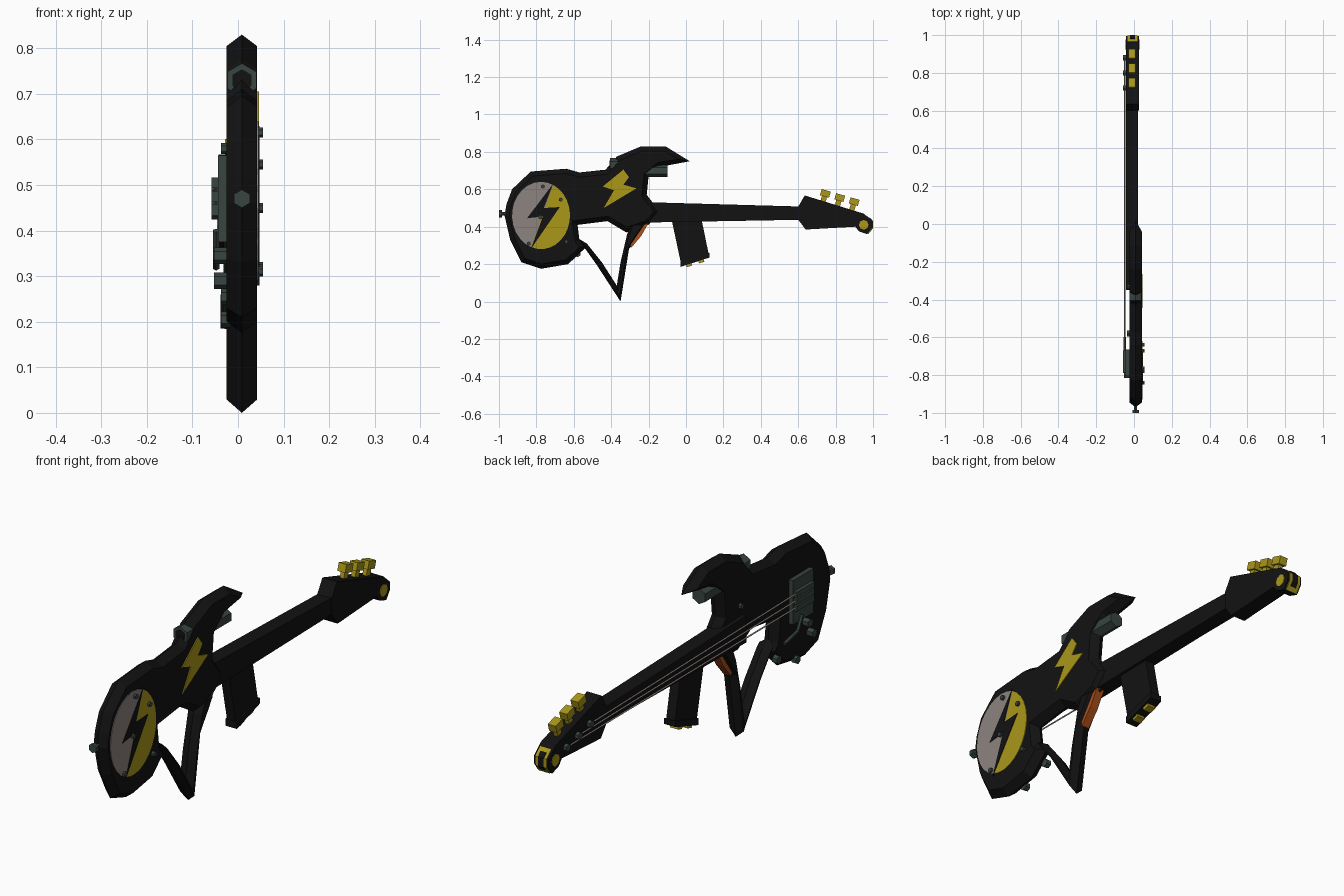
import bpy, bmesh, math
from mathutils import Vector, Matrix

if "Cube" in bpy.data.objects:
    bpy.data.objects.remove(bpy.data.objects["Cube"])


def material(name, rgb):
    m = bpy.data.materials.new(name)
    m.use_nodes = True
    m.diffuse_color = (*rgb, 1)
    m.node_tree.nodes["Principled BSDF"].inputs["Base Color"].default_value = (*rgb, 1)
    return m


black = material("black", (.006, .006, .006))
yellow = material("yellow", (.4, .31, .01))
ivory = material("ivory", (.27, .23, .21))
metal = material("green_grey_metal", (.04, .06, .05))
orange = material("orange", (.42, .08, .01))


def finish(name, bm, mat):
    bmesh.ops.recalc_face_normals(bm, faces=bm.faces)
    mesh = bpy.data.meshes.new(name)
    bm.to_mesh(mesh)
    bm.free()
    mesh.materials.append(mat)
    obj = bpy.data.objects.new(name, mesh)
    bpy.context.collection.objects.link(obj)
    return obj


def inset(points, amount):
    """Move a (y, z) outline inwards with limited mitres."""
    pts = [Vector(p) for p in points]
    area = sum(a.x * b.y - b.x * a.y for a, b in zip(pts, pts[1:] + pts[:1]))
    sign = 1 if area > 0 else -1
    out = []
    for i, p in enumerate(pts):
        d0 = (p - pts[i - 1]).normalized()
        d1 = (pts[(i + 1) % len(pts)] - p).normalized()
        n0, n1 = Vector((-d0.y, d0.x)), Vector((-d1.y, d1.x))
        mid = (n0 + n1).normalized()
        out.append(p + mid * sign * amount * min(1 / max(mid.dot(n0), .1), 2.5))
    return out


def prism(name, points, x0, x1, mat, ridge=0):
    """Extrude a (y, z) outline along x, optionally with a ridged rim."""
    bm = bmesh.new()
    side = inset(points, ridge) if ridge else points
    layers = [(x0, side), (x1, side)]
    if ridge:
        layers.insert(1, ((x0 + x1) / 2, points))
    rings = [[bm.verts.new((x, *p)) for p in pts] for x, pts in layers]
    for a, b in zip(rings, rings[1:]):
        for i in range(len(a)):
            bm.faces.new((a[i - 1], a[i], b[i], b[i - 1]))
    bm.faces.new(rings[0])
    bm.faces.new(rings[-1])
    return finish(name, bm, mat)


def rod(name, start, end, radius, mat, sides=6, turn=0):
    bm = bmesh.new()
    a, b = Vector(start), Vector(end)
    rot = (b - a).to_track_quat('Z', 'Y').to_matrix().to_4x4()
    bmesh.ops.create_cone(bm, cap_ends=True, segments=sides, radius1=radius, radius2=radius,
                          depth=(b - a).length,
                          matrix=Matrix.Translation((a + b) / 2) @ rot @ Matrix.Rotation(turn, 4, 'Z'))
    return finish(name, bm, mat)


def block(y, z, w, h, angle):
    """Corners of a tilted rectangle in (y, z)."""
    c, s = math.cos(angle), math.sin(angle)
    return [(y + u * w / 2 * c - v * h / 2 * s, z + u * w / 2 * s + v * h / 2 * c)
            for u, v in ((-1, -1), (1, -1), (1, 1), (-1, 1))]


LEFT, RIGHT = .042, -.025        # body side planes
NECK0, NECK1 = -.043, .022       # neck side planes

# Body with horn
prism("body", [(-.96, .52), (-.93, .60), (-.83, .695), (-.64, .71), (-.57, .69), (-.43, .705),
               (-.37, .775), (-.24, .83), (-.11, .83), (.02, .75), (-.14, .72), (-.2, .67),
               (-.21, .57), (-.14, .48), (-.2, .41), (-.32, .37), (-.42, .43), (-.58, .41),
               (-.57, .33), (-.535, .29), (-.63, .2), (-.775, .175), (-.88, .21), (-.94, .33),
               (-.97, .46)], RIGHT, LEFT, black, .025)

# Trigger guard grip and trigger
prism("guard_grip", [(-.58, .34), (-.48, .2), (-.35, 0), (-.305, .28), (-.21, .42), (-.29, .42),
                     (-.315, .36), (-.35, .21), (-.37, .085), (-.45, .21), (-.53, .31)],
      RIGHT, LEFT, black, .012)
prism("trigger", [(-.25, .4), (-.2, .42), (-.24, .35), (-.295, .285), (-.3, .32)],
      -.01, .027, orange)

# Neck and headstock
prism("neck", [(-.35, .535), (.61, .508), (.61, .437), (-.35, .42)], NECK0, NECK1, black)
prism("headstock", [(.6, .508), (.635, .567), (.95, .47), (.995, .43), (.995, .395), (.97, .36),
                    (.925, .375), (.905, .4), (.64, .385), (.6, .437)], NECK0, .026, black)
prism("muzzle_frame", [(.94, .41), (.965, .46), (.998, .43), (.998, .393), (.975, .36)],
      -.035, .018, yellow)
prism("muzzle_bore", [(.94, .41), (.982, .45), (1, .43), (1, .393), (.988, .375)],
      -.022, .005, black)
for name, x in (("left", .026), ("right", NECK0)):
    rod(name + "_headstock_disc", (x - .003, .95, .41), (x + .003, .95, .41), .026, yellow, 8)

# Tuners, pegs, strings and saddles
tilt = math.radians(-16)
for i in range(3):
    y, z = .745 + .077 * i, .578 - .022 * i
    prism("tuner_button", block(y, z, .05, .034, tilt), -.029, .008, yellow)
    prism("tuner_stem", block(y - .01, z - .035, .028, .05, tilt), -.02, -.001, yellow)
    peg = Vector((-.058, .72 + .08 * i, .48 - .02 * i))
    rod("string_peg", peg, peg + Vector((.02, 0, 0)), .016, metal)
    zb = .505 - .03 * i
    rod("string", (-.048, -.68, zb), (-.048, peg.y, peg.z), .004, ivory, 4)
    prism("bridge_saddle", block(-.73, zb, .12, .024, 0), -.058, -.04, metal)

# Bridge, tremolo arm and control knobs
prism("bridge", block(-.735, .47, .14, .19, 0), -.044, -.02, metal)
rod("tremolo_arm_upper", (-.048, -.72, .4), (-.048, -.69, .34), .008, metal)
rod("tremolo_arm_lower", (-.048, -.69, .34), (-.048, -.6, .32), .008, metal)
for y, z, x, r in ((-.77, .345, -.053, .018), (-.8, .29, -.053, .018), (-.58, .255, -.037, .018),
                   (-.71, .205, -.037, .018), (-.33, .58, -.037, .012)):
    rod("control_knob", (x, y, z), (-.015, y, z), r, metal)

# Magazine
prism("magazine", [(-.075, .43), (.085, .43), (.125, .235), (-.025, .195)], -.032, .01, black)
prism("magazine_base", [(-.03, .215), (.125, .26), (.125, .235), (-.03, .185)], -.038, .016, black)
for y, z in ((.015, .2), (.08, .22)):
    prism("magazine_stripe", block(y, z, .03, .025, math.radians(17)), -.03, .008, yellow)

# Split oval plate with a dark bolt, and its screws
def oval(start, end):
    steps = 14
    angles = [math.radians(start + (end - start) * i / steps) for i in range(steps + 1)]
    return [(-.775 + .155 * math.cos(a), .46 + .18 * math.sin(a)) for a in angles]


prism("oval_plate_rear", oval(65, 250), LEFT - .002, LEFT + .003, ivory)
prism("oval_plate_front", oval(250, 425), LEFT - .002, LEFT + .003, yellow)
prism("dark_bolt", [(-.71, .63), (-.85, .445), (-.765, .455), (-.83, .28), (-.675, .505), (-.76, .5)],
      LEFT - .002, LEFT + .005, black)
for y, z in ((-.765, .615), (-.67, .545), (-.78, .45), (-.84, .31), (-.64, .32)):
    rod("plate_screw", (LEFT, y, z), (.055, y, z), .011, metal)

# Bright bolt below the horn
prism("bright_bolt", [(-.335, .705), (-.445, .615), (-.385, .595), (-.44, .5), (-.265, .605),
                      (-.335, .625), (-.305, .665)], LEFT - .002, LEFT + .004, yellow)

# Sight tube and strap button
mid = (LEFT + RIGHT) / 2
rear = rod("sight_rear_ring", (mid, -.405, .73), (mid, -.33, .73), .037, metal)
rod("sight_rear_bore", (mid, -.408, .73), (mid, -.4, .73), .024, black)
rod("sight_front", (mid, -.22, .7), (mid, -.1, .7), .034, metal)
rod("strap_stem", (mid, -.99, .47), (mid, -.94, .47), .009, metal)
rod("strap_button", (mid, -1, .47), (mid, -.985, .47), .02, metal)
